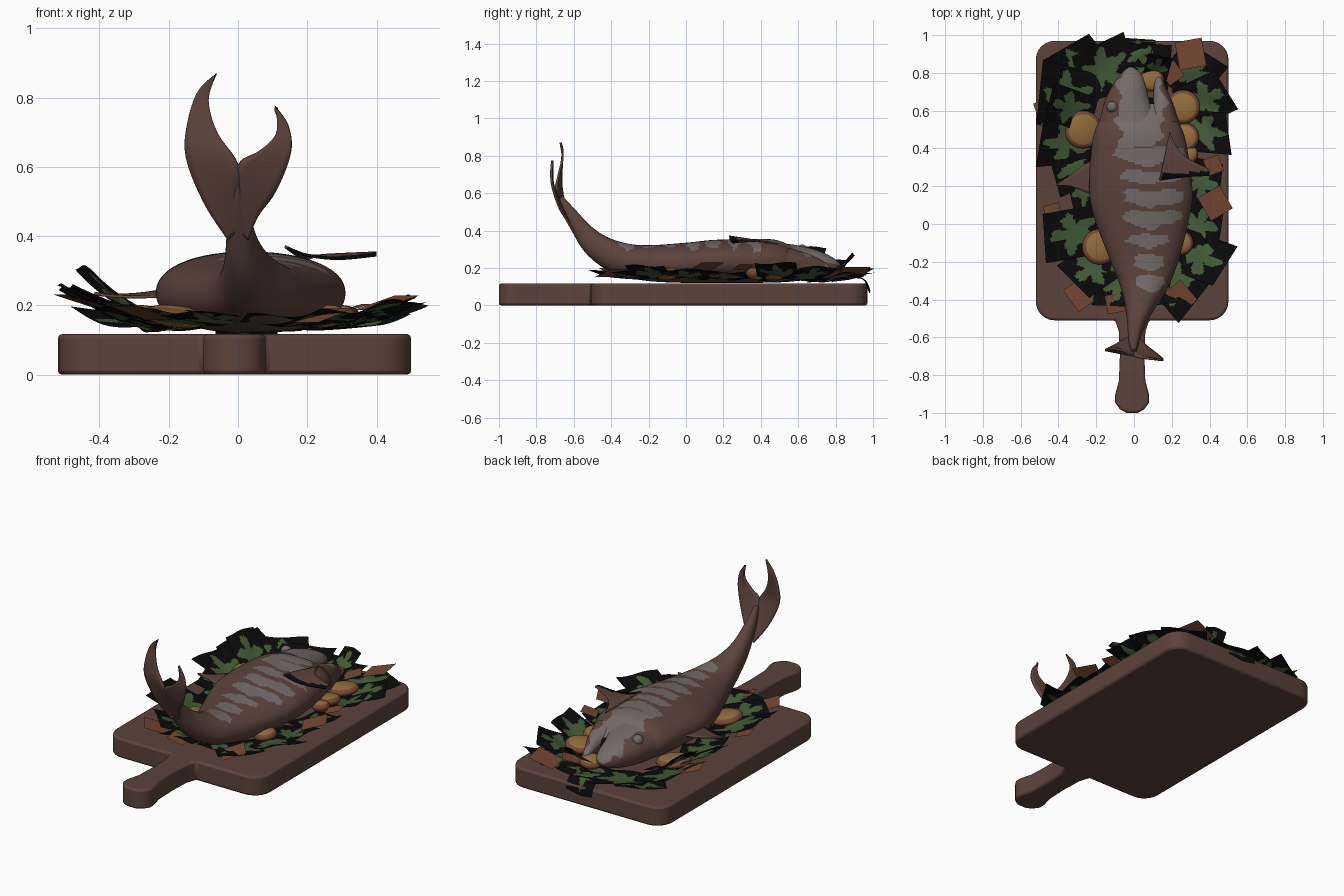
import bpy, bmesh, math, random
from mathutils import Vector

random.seed(4)


def material(name, rgb):
    m = bpy.data.materials.new(name)
    m.diffuse_color = (*rgb, 1)
    return m


BROWN = material("brown", (0.107, 0.056, 0.044))
GREY = material("warm grey", (0.175, 0.145, 0.142))
BLACK = material("black", (0.003, 0.003, 0.003))
GREEN = material("leaf green", (0.054, 0.105, 0.037))
RUST = material("rust", (0.180, 0.064, 0.032))
GOLD = material("gold", (0.290, 0.150, 0.042))


def finish(name, bm, mats, rule=None, angle=40, normals=True):
    """Turn a bmesh into an object, colouring faces by a rule(centre, normal)."""
    if normals:
        bmesh.ops.recalc_face_normals(bm, faces=bm.faces)
    bm.normal_update()
    if rule:
        for f in bm.faces:
            f.material_index = rule(f.calc_center_median(), f.normal)
    me = bpy.data.meshes.new(name)
    bm.to_mesh(me)
    bm.free()
    ob = bpy.data.objects.new(name, me)
    bpy.context.collection.objects.link(ob)
    for m in mats:
        me.materials.append(m)
    bpy.ops.object.select_all(action='DESELECT')
    ob.select_set(True)
    bpy.context.view_layer.objects.active = ob
    bpy.ops.object.shade_smooth_by_angle(angle=math.radians(angle))
    return ob


def smooth_rows(rows, n):
    """Catmull-Rom interpolation through rows of numbers, n steps per span."""
    out = []
    for i in range(len(rows) - 1):
        p = [rows[max(i - 1, 0)], rows[i], rows[i + 1], rows[min(i + 2, len(rows) - 1)]]
        for k in range(n):
            t = k / n
            out.append([0.5 * (2 * b + (c - a) * t + (2 * a - 5 * b + 4 * c - d) * t * t
                               + (3 * b - a - 3 * c + d) * t ** 3) for a, b, c, d in zip(*p)])
    return out + [list(rows[-1])]


def skin(bm, rings, closed):
    vs = [[bm.verts.new(p) for p in r] for r in rings]
    n = len(vs[0])
    for a, b in zip(vs, vs[1:]):
        for j in range(n if closed else n - 1):
            bm.faces.new((a[j], a[(j + 1) % n], b[(j + 1) % n], b[j]))
    if closed:
        bm.faces.new(vs[0])
        bm.faces.new(vs[-1])


def loft(name, sections, steps, mats, rule, seg=110):
    """Sections: x left, x right, bottom point (y, z), top point (y, z)."""
    rings = []
    for xl, xr, yb, zb, yt, zt in smooth_rows(sections, steps):
        ring = []
        for j in range(seg):
            a = 2 * math.pi * j / seg
            c, s = math.cos(a), math.sin(a)
            c, s = (math.copysign(abs(v) ** 0.9, v) for v in (c, s))
            ring.append(((xl + xr) / 2 + (xr - xl) / 2 * c,
                         (yb + yt) / 2 + (yt - yb) / 2 * s, (zb + zt) / 2 + (zt - zb) / 2 * s))
        rings.append(ring)
    bm = bmesh.new()
    skin(bm, rings, True)
    return finish(name, bm, mats, rule, 50)


# Board with its handle: half outline mirrored, extruded and bevelled
R = 0.1
half = [(0.03, -1.0), (0.065, -0.98), (0.09, -0.945), (0.09, -0.905), (0.07, -0.83),
        (0.065, -0.7), (0.07, -0.57), (0.09, -0.51)]
for cx, cy, a0 in ((0.41, -0.41, -90), (0.41, 0.87, 0)):
    half += [(cx + R * math.cos(math.radians(a0 + k * 15)), cy + R * math.sin(math.radians(a0 + k * 15)))
             for k in range(7)]
outline = half + [(-x, y) for x, y in reversed(half)]
bm = bmesh.new()
face = bm.faces.new([bm.verts.new((x - 0.01, y, 0.0)) for x, y in outline])
ext = bmesh.ops.extrude_face_region(bm, geom=[face])
bmesh.ops.translate(bm, verts=[v for v in ext["geom"] if isinstance(v, bmesh.types.BMVert)], vec=(0, 0, 0.117))
board = finish("serving_board", bm, [BROWN])
bev = board.modifiers.new("bevel", 'BEVEL')
bev.width, bev.segments, bev.angle_limit = 0.012, 2, math.radians(50)


# Fish: grey bands along the upper flank, dark throat
def flank(c, n):
    x, y = c.x, c.y
    wob = 0.014 * math.sin(37 * y + 3) + 0.012 * math.sin(61 * y + 35 * x)
    if n.z < 0.25 or y < -0.36:
        return 0
    if y > 0.41:
        return int(-0.08 + wob < x < 0.16 + wob - 0.3 * max(0, 0.55 - y))
    mid = 0.088 + 0.012 * math.sin(9 * y)
    width = 0.06 + 0.12 * min(1, max(0, (y + 0.33) / 0.55))
    d = abs(x - mid)
    band = math.sin(2 * math.pi * (y - 0.12 * d + 0.5 * wob) / 0.112 + 0.5)
    return int(d + wob < width and band > -0.8 + 0.95 * d / width)


def body_rule(c, n):
    return 2 if c.y > 0.635 else flank(c, n)


FISH = [BROWN, GREY, BLACK]
loft("fish_body", [
    (-0.08, 0.13, 0.67, 0.16, 0.67, 0.23), (-0.13, 0.17, 0.63, 0.145, 0.63, 0.27),
    (-0.205, 0.255, 0.5, 0.125, 0.5, 0.345), (-0.23, 0.29, 0.35, 0.12, 0.35, 0.355),
    (-0.235, 0.31, 0.15, 0.12, 0.15, 0.35), (-0.2, 0.285, 0.0, 0.12, 0.0, 0.335),
    (-0.125, 0.235, -0.2, 0.13, -0.19, 0.322), (-0.07, 0.18, -0.36, 0.16, -0.31, 0.33),
    (-0.045, 0.11, -0.47, 0.22, -0.42, 0.365), (-0.035, 0.06, -0.56, 0.31, -0.51, 0.425),
    (-0.03, 0.03, -0.64, 0.46, -0.59, 0.51), (-0.012, 0.012, -0.685, 0.56, -0.66, 0.585)],
    16, FISH, body_rule)
loft("upper_jaw", [
    (-0.185, 0.14, 0.54, 0.13, 0.54, 0.33), (-0.155, 0.085, 0.65, 0.14, 0.65, 0.31),
    (-0.11, 0.06, 0.74, 0.155, 0.74, 0.28), (-0.065, 0.035, 0.8, 0.175, 0.8, 0.245),
    (-0.03, -0.005, 0.83, 0.195, 0.83, 0.215)], 12, FISH, flank, 60)
loft("lower_jaw", [
    (0.06, 0.24, 0.54, 0.13, 0.54, 0.31), (0.095, 0.205, 0.64, 0.135, 0.64, 0.28),
    (0.105, 0.17, 0.72, 0.14, 0.72, 0.245), (0.112, 0.148, 0.77, 0.15, 0.77, 0.205),
    (0.125, 0.133, 0.79, 0.165, 0.79, 0.18)], 12, FISH, flank, 60)

# Eye
bm = bmesh.new()
bmesh.ops.create_uvsphere(bm, u_segments=20, v_segments=12, radius=0.03)
finish("eye", bm, [GREY]).location = (-0.115, 0.62, 0.295)


def fin(name, rows, thick=0.012, rule=None):
    """Thin blade between two edges: rows of (x, y, z, x, y, z)."""
    bm = bmesh.new()
    skin(bm, [[Vector(r[:3]).lerp(Vector(r[3:]), k / 6) for k in range(7)]
              for r in smooth_rows(rows, 6)], False)
    ob = finish(name, bm, [BROWN, BLACK], rule)
    mod = ob.modifiers.new("thickness", 'SOLIDIFY')
    mod.thickness, mod.offset = thick, 0


# Tail fin lobes, then side fins
fin("tail_lobe_left", [
    (-0.03, -0.6, 0.39, 0, -0.61, 0.42), (-0.1, -0.64, 0.5, 0, -0.65, 0.5),
    (-0.15, -0.665, 0.63, 0, -0.695, 0.605), (-0.145, -0.665, 0.73, -0.06, -0.68, 0.7),
    (-0.115, -0.66, 0.82, -0.085, -0.66, 0.79), (-0.062, -0.67, 0.87, -0.064, -0.67, 0.866)])
fin("tail_lobe_right", [
    (0.03, -0.6, 0.39, 0, -0.61, 0.42), (0.06, -0.64, 0.46, 0, -0.65, 0.5),
    (0.11, -0.68, 0.53, 0, -0.695, 0.605), (0.153, -0.715, 0.64, 0.06, -0.71, 0.645),
    (0.145, -0.72, 0.72, 0.11, -0.715, 0.695), (0.107, -0.715, 0.775, 0.111, -0.715, 0.768)])
fin("side_fin_right", [
    (0.19, 0.49, 0.33, 0.135, 0.23, 0.37), (0.225, 0.41, 0.342, 0.2, 0.24, 0.345),
    (0.29, 0.345, 0.347, 0.29, 0.25, 0.335), (0.4, 0.29, 0.352, 0.4, 0.255, 0.345)], 0.008,
    lambda c, n: int(c.y < 0.265 + 0.08 * (c.x - 0.2) and c.x > 0.15))
fin("side_fin_left", [
    (-0.18, 0.36, 0.25, -0.18, 0.14, 0.23), (-0.27, 0.31, 0.235, -0.25, 0.165, 0.225),
    (-0.35, 0.25, 0.23, -0.34, 0.2, 0.225), (-0.415, 0.21, 0.235, -0.41, 0.205, 0.232)], 0.008)


# Leaf bed: curling black cards with a lobed green leaf on each
def leaf_card(i, x, y, yaw, length, width, rise, n=32):
    a = math.radians(yaw)
    d, s = Vector((math.cos(a), math.sin(a), 0)), Vector((-math.sin(a), math.cos(a), 0))
    ph = random.uniform(0, 6)
    slant = random.uniform(-0.12, 0.12)
    bm = bmesh.new()
    rings = []
    for j in range(n + 1):
        t = j / n
        curl = rise * t ** (1.5 if rise > 0 else 8)
        row = []
        for k in range(n + 1):
            v = 2 * k / n - 1
            z = 0.122 + 0.0013 * i + curl + 0.006 * (1 + math.sin(5 * t + 3 * v + ph))
            row.append(Vector((x, y, z)) + d * length * t * (0.97 + slant * v) + s * width / 2 * v)
        rings.append(row)
    skin(bm, rings, False)
    for idx, f in enumerate(list(bm.faces)):
        u, v = 2 * (idx // n + 0.5) / n - 1, 2 * (idx % n + 0.5) / n - 1
        th = math.atan2(v, u)
        lobe = 0.64 + 0.22 * math.cos(5 * th) + 0.08 * math.cos(11 * th + ph)
        f.material_index = int(math.hypot(u, v) < lobe)
    finish(f"leaf_{i + 1}", bm, [BLACK, GREEN], normals=False)


LEAVES = [  # base x, y, heading, length, width, rise
    (-0.12, 0.68, 105, 0.29, 0.30, 0.05), (-0.2, 0.62, 165, 0.32, 0.34, 0.12),
    (0.06, 0.72, 85, 0.24, 0.24, 0.03), (-0.2, 0.73, 128, 0.27, 0.28, 0.06),
    (0.22, 0.70, 50, 0.27, 0.26, 0.04), (0.25, 0.6, 25, 0.27, 0.24, 0.07),
    (0.24, 0.5, -5, 0.27, 0.22, 0.09), (-0.2, 0.45, 185, 0.31, 0.24, 0.12),
    (-0.2, 0.35, 205, 0.25, 0.22, 0.07), (0.25, 0.25, -15, 0.22, 0.24, 0.04),
    (0.22, 0.0, -5, 0.25, 0.24, 0.05), (0.2, -0.12, -20, 0.31, 0.24, 0.07),
    (0.15, -0.22, -50, 0.27, 0.26, 0.04), (-0.15, -0.02, 190, 0.34, 0.26, 0.11),
    (-0.1, -0.15, 215, 0.28, 0.24, 0.05), (-0.05, -0.2, 255, 0.25, 0.22, 0.03),
    (-0.2, 0.2, 200, 0.15, 0.2, 0.03), (-0.22, 0.57, 160, 0.25, 0.20, 0.16),
    (0.02, 0.83, 88, 0.155, 0.18, -0.08), (0.08, -0.25, 285, 0.19, 0.2, 0.02),
    (0.1, 0.74, 75, 0.16, 0.13, 0.12)]
for i, leaf in enumerate(LEAVES):
    leaf_card(i, *leaf)

# Rust coloured scraps lying among the leaves: x, y, turn, size
for i, (x, y, turn, size) in enumerate([
        (0.3, 0.9, 10, 0.15), (-0.46, 0.6, 20, 0.12), (-0.43, 0.06, 15, 0.09), (0.43, 0.11, 30, 0.14),
        (0.24, -0.39, 40, 0.14), (-0.28, -0.37, 35, 0.14), (0.42, 0.31, 20, 0.09),
        (-0.1, -0.42, 10, 0.1), (0.2, 0.8, 35, 0.1)]):
    bm = bmesh.new()
    bmesh.ops.create_grid(bm, x_segments=2, y_segments=2, size=size / 2)
    ob = finish(f"scrap_{i + 1}", bm, [RUST])
    ob.location = (x, y, 0.172 + 0.2 * max(0, abs(x) - 0.25))
    ob.rotation_euler = (0, -0.3 * math.copysign(1, x), math.radians(turn))

# Potato rounds: golden domes with a rust rim
for i, (x, y, r) in enumerate([(-0.27, 0.5, 0.1), (0.26, 0.62, 0.09), (0.27, 0.46, 0.075), (-0.18, -0.12, 0.095),
                               (0.25, -0.1, 0.065), (0.095, 0.765, 0.065), (0.29, 0.37, 0.05)]):
    bm = bmesh.new()
    bmesh.ops.create_uvsphere(bm, u_segments=28, v_segments=20, radius=1)
    for v in bm.verts:
        v.co = (v.co.x * r, v.co.y * r, v.co.z * 0.032)
    ob = finish(f"potato_{i + 1}", bm, [GOLD, RUST], lambda c, n: int(abs(c.z) < 0.019))
    ob.location = (x, y, 0.168)
    ob.rotation_euler = (random.uniform(-0.12, 0.12), -0.12 * math.copysign(1, x), 0)
